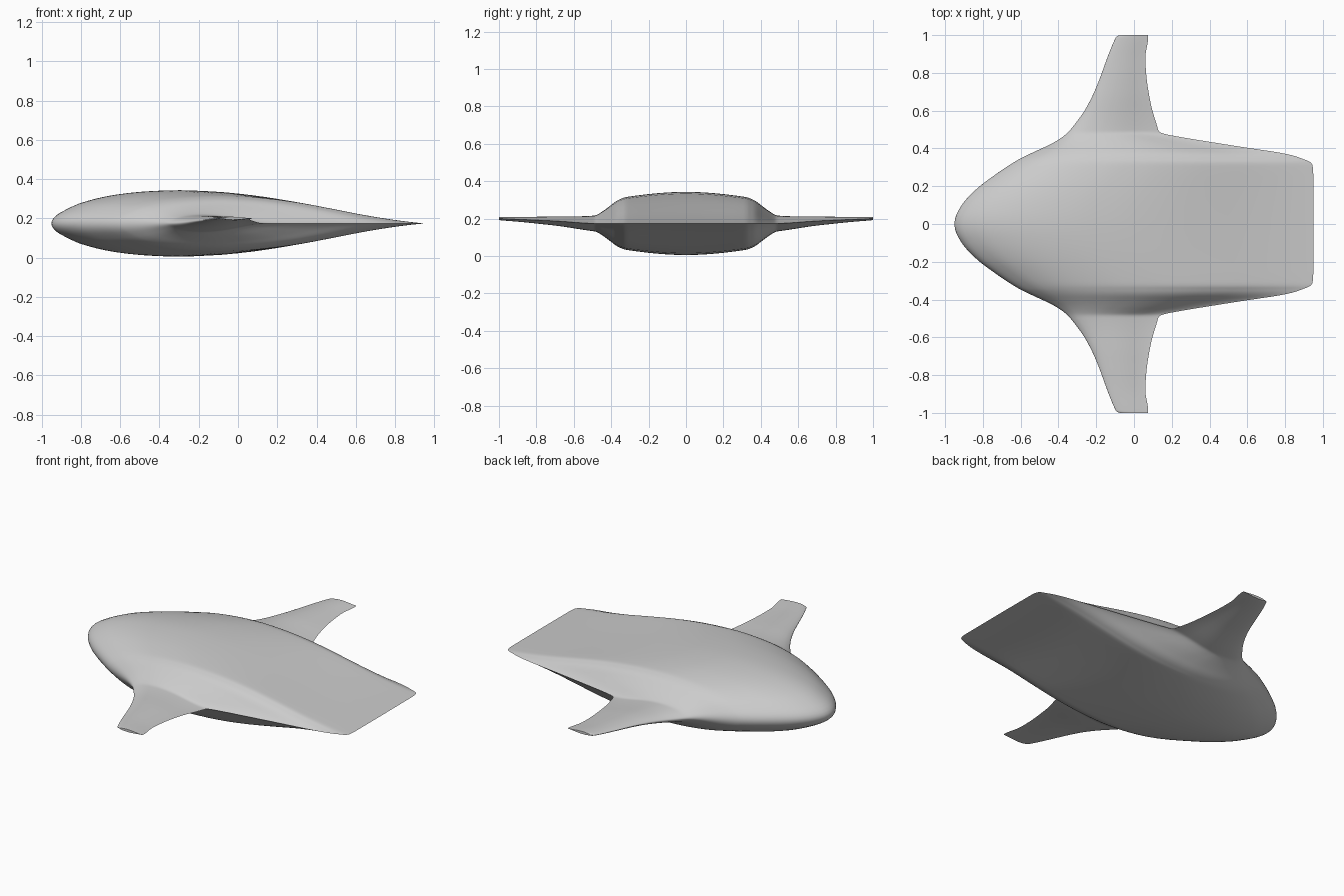
import bpy, bmesh, math

cube = bpy.data.objects.get("Cube")
if cube:
    bpy.data.objects.remove(cube, do_unlink=True)


def curve(points):
    """Smooth monotone curve through (position, value) points."""
    xs, vs = zip(*points)
    steps = [(vs[i + 1] - vs[i]) / (xs[i + 1] - xs[i]) for i in range(len(xs) - 1)]
    slopes = [steps[0]]
    for a, b in zip(steps, steps[1:]):
        slopes.append(2 * a * b / (a + b) if a * b > 0 else 0)
    slopes.append(steps[-1])

    def value(x):
        i = max(k for k in range(len(steps)) if xs[k] <= x or k == 0)
        h = xs[i + 1] - xs[i]
        s = (x - xs[i]) / h
        return ((1 + 2 * s) * (1 - s) ** 2 * vs[i] + s * (1 - s) ** 2 * h * slopes[i]
                + s * s * (3 - 2 * s) * vs[i + 1] + s * s * (s - 1) * h * slopes[i + 1])
    return value


# Planform: leading and trailing edge positions along the half span
leading = curve([(0, -.951), (.03, -.947), (.1, -.912), (.18, -.84), (.25, -.75), (.345, -.605),
                 (.36, -.575), (.44, -.41), (.48, -.355), (.52, -.32), (.6, -.262),
                 (.7, -.21), (.98, -.1), (.993, -.092), (1, -.075)])
trailing = curve([(0, .95), (.27, .949), (.31, .945), (.33, .93), (.342, .9), (.36, .85),
                  (.375, .785), (.405, .59), (.435, .4), (.465, .22), (.48, .15), (.49, .132),
                  (.52, .122), (.64, .088), (.8, .064), (.88, .06), (.99, .075), (1, .073)])
# Half thickness relative to chord, and height of the section's centre
fatness = curve([(0, .089), (.6, .0885), (.75, .082), (.9, .063), (1, .05)])
height = curve([(0, .174), (.48, .174), (.7, .187), (1, .2)])
# Section shape, over the square root of the chord fraction
section = curve([(0, 0), (.1, .21), (.2, .42), (.283, .62), (.43, .885), (.52, .975), (.583, 1),
                 (.67, .95), (.728, .86), (.778, .74), (.843, .52), (.903, .29),
                 (.95, .13), (.98, .045), (1, 0)])

# Stations are closer together at the shoulder and wing root
spans = [(0, .3, 12), (.3, .5, 28), (.5, .96, 18), (.96, 1, 6)]
stations = [a + (b - a) * k / n for a, b, n in spans for k in range(n)] + [1]
COUNT = 40
steps = [(1 - math.cos(math.pi * k / COUNT)) / 2 for k in range(COUNT + 1)]

# Loft the half hull and wing as one skin
bm = bmesh.new()
rings = []
for y in stations:
    front, back = leading(y), trailing(y)
    chord = back - front

    def point(t, side):
        z = height(y) + side * chord * fatness(y) * section(math.sqrt(t))
        return bm.verts.new((front + chord * t, y, z))

    upper = [point(t, 1) for t in steps]
    lower = [point(t, -1) for t in steps[1:-1]]
    rings.append(upper + lower[::-1])
for a, b in zip(rings, rings[1:]):
    for k in range(len(a)):
        n = (k + 1) % len(a)
        bm.faces.new((a[k], a[n], b[n], b[k]))
bm.faces.new(rings[-1])  # wing tip
bmesh.ops.recalc_face_normals(bm, faces=bm.faces)
# An open half shell needs its outward direction confirmed
top = max(bm.faces, key=lambda f: f.calc_center_median().z)
if top.normal.z < 0:
    bmesh.ops.reverse_faces(bm, faces=bm.faces)

mesh = bpy.data.meshes.new("blended_wing_hull")
bm.to_mesh(mesh)
bm.free()
hull = bpy.data.objects.new("blended_wing_hull", mesh)
bpy.context.collection.objects.link(hull)

# Plain grey skin
grey = bpy.data.materials.new("light_grey")
grey.use_nodes = True
grey.diffuse_color = (.6, .6, .6, 1)
grey.node_tree.nodes["Principled BSDF"].inputs["Base Color"].default_value = (.6, .6, .6, 1)
mesh.materials.append(grey)

# Smooth shading, then mirror to the other side
bpy.ops.object.select_all(action="DESELECT")
hull.select_set(True)
bpy.context.view_layer.objects.active = hull
bpy.ops.object.shade_smooth_by_angle(angle=math.radians(40))
mirror = hull.modifiers.new("mirror", "MIRROR")
mirror.use_axis = (False, True, False)
mirror.use_clip = True
